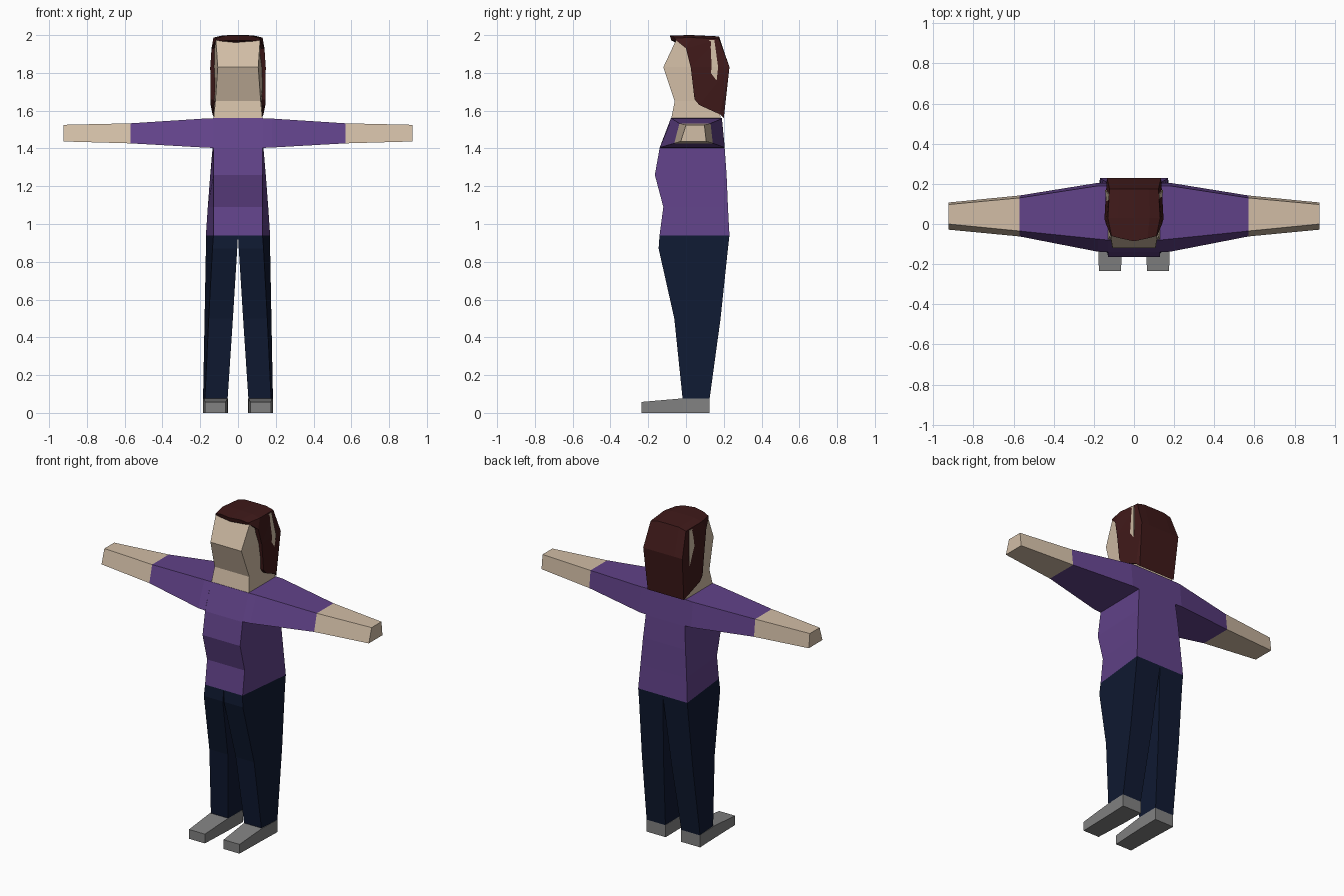
import bpy, bmesh

if "Cube" in bpy.data.objects:
    bpy.data.objects.remove(bpy.data.objects["Cube"])


def material(name, rgb):
    m = bpy.data.materials.new(name)
    m.diffuse_color = (*rgb, 1)
    m.use_nodes = True
    m.node_tree.nodes["Principled BSDF"].inputs["Base Color"].default_value = m.diffuse_color
    return m


SKIN = material("skin", (0.64, 0.51, 0.38))
PURPLE = material("purple_cloth", (0.12, 0.055, 0.25))
NAVY = material("navy_cloth", (0.005, 0.010, 0.032))
HAIR = material("dark_red_hair", (0.05, 0.010, 0.010))
GREY = material("shoe_grey", (0.22, 0.22, 0.22))


def loft(name, rings, mat, start=True, end=True, mirror=False):
    """Skin flat faces between rings of equal point count."""
    bm = bmesh.new()
    loops = [[bm.verts.new(p) for p in ring] for ring in rings]
    n = len(loops[0])
    for a, b in zip(loops, loops[1:]):
        for i in range(n):
            j = (i + 1) % n
            bm.faces.new((a[i], a[j], b[j], b[i]))
    if start:
        bm.faces.new(loops[0])
    if end:
        bm.faces.new(loops[-1])
    bmesh.ops.remove_doubles(bm, verts=bm.verts, dist=1e-5)
    bmesh.ops.triangulate(bm, faces=[f for f in bm.faces if len(f.verts) > 4])
    bmesh.ops.recalc_face_normals(bm, faces=bm.faces)
    me = bpy.data.meshes.new(name)
    bm.to_mesh(me)
    bm.free()
    me.materials.append(mat)
    ob = bpy.data.objects.new(name, me)
    bpy.context.collection.objects.link(ob)
    if mirror:
        ob.modifiers.new("Mirror", 'MIRROR').use_mirror_merge = False
    return ob


def level(z, wf, wb, yf, yb):
    """Horizontal ring: half widths and depths at front and back."""
    return [(-wf, yf, z), (wf, yf, z), (wb, yb, z), (-wb, yb, z)]


def leg_level(z, xi, xof, xob, yf, yb):
    return [(xi, yf, z), (xof, yf, z), (xob, yb, z), (xi, yb, z)]


def arm_ring(x, zt, zb, yft, yfb, ybt, ybb):
    return [(x, yft, zt), (x, ybt, zt), (x, ybb, zb), (x, yfb, zb)]


def foot_ring(y, xi, xo, zt):
    return [(xi, y, 0), (xo, y, 0), (xo, y, zt), (xi, y, zt)]


# Shirt body
loft("shirt_body", [level(0.94, .13, .17, -.14, .23),
                    level(1.09, .13, .16, -.12, .222),
                    level(1.26, .13, .147, -.165, .215),
                    level(1.40, .13, .135, -.14, .205),
                    level(1.56, .13, .13, -.08, .19)], PURPLE)

# Sleeves and bare forearms
elbow = arm_ring(.57, 1.533, 1.427, -.035, -.062, .13, .142)
loft("sleeve", [arm_ring(.13, 1.56, 1.403, -.08, -.14, .19, .205),
                arm_ring(.18, 1.558, 1.405, -.075, -.138, .19, .205),
                elbow], PURPLE, start=False, end=False, mirror=True)
loft("forearm", [elbow, arm_ring(.925, 1.525, 1.437, 0, -.028, .097, .107)],
     SKIN, start=False, mirror=True)

# Trouser legs
loft("trouser_leg", [leg_level(.94, 0, .13, .17, -.14, .23),
                     leg_level(.87, .004, .135, .17, -.145, .222),
                     leg_level(.50, .027, .155, .177, -.062, .183),
                     leg_level(.075, .055, .175, .185, -.018, .125)],
     NAVY, mirror=True)

# Shoes
loft("shoe", [foot_ring(.125, .053, .185, .077),
              foot_ring(-.018, .055, .18, .077),
              foot_ring(-.235, .065, .175, .058)], GREY, mirror=True)

# Neck and head
loft("neck", [level(1.55, .13, .13, -.08, .185),
              level(1.65, .12, .125, -.06, .17)], SKIN)
loft("head", [level(1.65, .12, .13, -.06, .15),
              level(1.83, .107, .145, -.12, .17),
              level(1.975, .117, .128, -.052, .15)], SKIN)

# Hair: side outline as (y, z, half width), swept across the head
outline = [(-.052, 1.972, .118), (-.06, 1.985, .112), (.03, 1.987, .13),
           (.175, 1.98, .122), (.23, 1.83, .135), (.20, 1.56, .125),
           (.18, 1.58, .135), (.07, 1.63, .145), (.045, 1.66, .146),
           (.025, 1.83, .147), (0, 1.93, .14)]


def hair_ring(side, lift=0, fringe=0):
    return [(side * w, y - (fringe if i < 2 else 0),
             z + (lift if 0 < i < 4 else 0))
            for i, (y, z, w) in enumerate(outline)]


loft("hair", [hair_ring(-1), hair_ring(-.6, .012, .012),
              hair_ring(0, .013, .026), hair_ring(.6, .012, .012),
              hair_ring(1)], HAIR)
